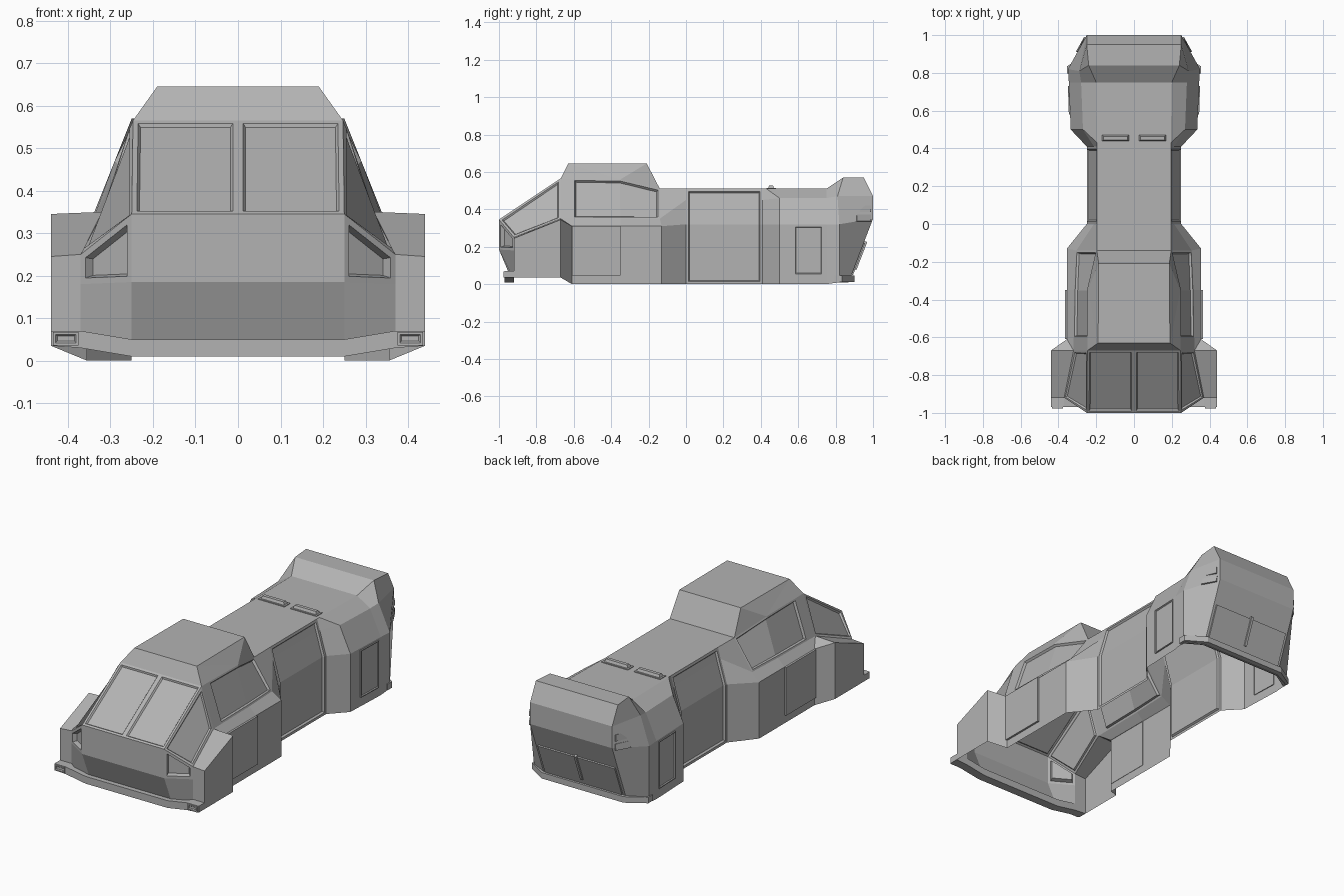
import bpy, bmesh
from mathutils import Vector as V

if "Cube" in bpy.data.objects:
    bpy.data.objects.remove(bpy.data.objects["Cube"])

# One plain mid-grey paint for the whole vehicle
GREY = bpy.data.materials.new("grey_paint")
GREY.diffuse_color = (0.45, 0.45, 0.45, 1)
GREY.use_nodes = True
GREY.node_tree.nodes["Principled BSDF"].inputs["Base Color"].default_value = GREY.diffuse_color


def finish(name, bm, mirror=True):
    bmesh.ops.remove_doubles(bm, verts=bm.verts, dist=0.0005)
    me = bpy.data.meshes.new(name)
    bm.to_mesh(me)
    bm.free()
    me.materials.append(GREY)
    ob = bpy.data.objects.new(name, me)
    bpy.context.collection.objects.link(ob)
    if mirror:
        m = ob.modifiers.new("Mirror", 'MIRROR')
        m.merge_threshold = 0.0005
    return ob


def add(bm, *pts, tag=0):
    f = bm.faces.new([bm.verts.new(p) for p in pts])
    f.material_index = tag
    return f


def mid(p):
    return (0, p[1], p[2])


def panel(name, pts, h=0.006, rim=0.012, sink=0.009, mirror=True):
    """Raised rim around a recessed pane; rim=0 gives a plain raised plate."""
    pts = [V(p) for p in pts]
    c = sum(pts, V()) / len(pts)
    n = (pts[1] - pts[0]).cross(pts[-1] - pts[0]).normalized()
    if n.dot(c - V((0, c.y * 0.85, 0.2))) < 0:
        pts.reverse()
        n = -n
    bm = bmesh.new()
    lo = [bm.verts.new(p - n * 0.004) for p in pts]
    hi = [bm.verts.new(p + n * h) for p in pts]
    k = len(pts)
    for i in range(k):
        j = (i + 1) % k
        bm.faces.new((lo[i], lo[j], hi[j], hi[i]))
    f = bm.faces.new(hi)
    bm.normal_update()
    if rim:
        bmesh.ops.inset_region(bm, faces=[f], thickness=rim * 0.6)
        bmesh.ops.inset_region(bm, faces=[f], thickness=rim * 0.4, depth=-(sink - 0.004))
    return finish(name, bm, mirror)


def bumper(name, path, depth):
    """Box-section bar through (x, y, z_bottom, z_top) points."""
    bm = bmesh.new()
    rings = []
    for x, y, a, b in path:
        rings.append([(x, y, a), (x, y, b), (x, y + depth, b), (x, y + depth, a)])
    for r, s in zip(rings, rings[1:]):
        for i in range(4):
            j = (i + 1) % 4
            add(bm, r[i], r[j], s[j], s[i])
    add(bm, *rings[-1])
    bmesh.ops.remove_doubles(bm, verts=bm.verts, dist=0.0005)
    bmesh.ops.recalc_face_normals(bm, faces=bm.faces)
    return finish(name, bm)


# Body shell: half sections (bottom, shoulder, sill, roof edge) lofted front to back
S = [
    [(.355, -.61, 0), (.355, -.61, .31), (.32, -.67, .35), (.247, -.67, .565)],
    [(.355, -.35, 0), (.355, -.35, .31), (.315, -.35, .35), (.245, -.35, .56)],
    [(.355, -.13, 0), (.355, -.13, .31), (.305, -.14, .35), (.197, -.14, .51)],
    [(.25, 0, 0), (.25, 0, .32), (.212, 0, .45), (.195, 0, .51)],
    [(.25, .41, 0), (.25, .41, .32), (.212, .41, .45), (.195, .41, .51)],
    [(.335, .5, 0), (.335, .5, .32), (.27, .5, .46), (.195, .43, .51)],
    [(.345, .75, 0), (.345, .75, .32), (.28, .75, .46), (.2, .75, .51)],
    [(.35, .82, .01), (.35, .82, .32), (.29, .81, .47), (.24, .84, .57)],
    [(.25, .87, .01), (.25, 1, .35), (.25, 1, .47), (.25, .95, .57)],
]
WINDSCREEN, QUARTER, SIDE, DOOR, LAMP = 1, 2, 3, 4, 5
bm = bmesh.new()
for k, (a, b) in enumerate(zip(S, S[1:])):
    for i in range(3):
        if k == 0 and i == 2:      # pillar strip ahead of the side window
            lo, hi = (.319, -.605, .35), (.2466, -.605, .564)
            add(bm, a[2], lo, hi, a[3])
            add(bm, lo, b[2], b[3], hi, tag=SIDE)
            continue
        tag = SIDE if (k, i) == (1, 2) else DOOR if k == 3 else 0
        add(bm, a[i], b[i], b[i + 1], a[i + 1], tag=tag)
    if k > 1:
        add(bm, a[3], b[3], mid(b[3]), mid(a[3]))
R = S[-1]
for i in range(3):
    add(bm, R[i], mid(R[i]), mid(R[i + 1]), R[i + 1])

# Raised cab roof
T1, T2 = (.19, -.63, .645), (.187, -.21, .645)
A, B, C = S[0][3], S[1][3], S[2][3]
add(bm, A, B, T1)
add(bm, B, T2, T1)
add(bm, B, C, T2)
add(bm, T1, T2, mid(T2), mid(T1))
add(bm, A, T1, mid(T1), mid(A))
add(bm, C, mid(C), mid(T2), T2)

# Windscreen slope and nose
N1, N2, N3 = (.25, -1, .345), (.25, -1, .185), (.25, -.935, .03)
F1, F2, F3 = (.37, -.92, .25), (.37, -.92, .18), (.37, -.92, .03)
for p, q, tag in ((A, N1, WINDSCREEN), (N1, N2, 0), (N2, N3, 0)):
    add(bm, p, mid(p), mid(q), q, tag=tag)
sill = S[0][2]
add(bm, A, N1, F1, sill, tag=QUARTER)
add(bm, N1, N2, F2, F1, tag=LAMP)
add(bm, N2, N3, F3, F2)

# Front fender
G1, G3 = (.44, -.92, .245), (.44, -.92, .035)
H1, H3 = (.44, -.67, .345), (.44, -.67, .035)
add(bm, F1, F2, F3, G3, G1)
add(bm, F1, G1, H1, sill)
add(bm, G1, G3, H3, H1)
add(bm, H1, H3, S[0][0], S[0][1])
add(bm, sill, H1, S[0][1])
bmesh.ops.remove_doubles(bm, verts=bm.verts, dist=0.0005)
bmesh.ops.recalc_face_normals(bm, faces=bm.faces)
top = max(bm.faces, key=lambda f: f.calc_center_median().z)
if top.normal.z < 0:
    bmesh.ops.reverse_faces(bm, faces=bm.faces)

# Recessed windows, doors and headlights cut into the shell faces
for tag, frame, depth in ((WINDSCREEN, .012, .008), (QUARTER, .012, .008), (SIDE, .01, .012),
                          (DOOR, .014, .01), (LAMP, .014, .022)):
    faces = [f for f in bm.faces if f.material_index == tag]
    bmesh.ops.inset_region(bm, faces=faces, thickness=frame, use_boundary=True, use_even_offset=True)
    bmesh.ops.inset_region(bm, faces=faces, thickness=.006, depth=-depth, use_boundary=True, use_even_offset=True)
    for f in bm.faces:
        if f.material_index == tag:
            f.material_index = 0
finish("body_shell", bm)

# Door plates and tailgate
panel("cab_door", [(.357, -.61, .045), (.357, -.35, .045), (.357, -.35, .31), (.357, -.61, .31)], h=.009, rim=0)
panel("rear_side_door", [(.339, .58, .05), (.344, .73, .05), (.344, .73, .31), (.339, .58, .31)])
panel("tailgate", [(-.235, .887, .05), (.235, .887, .05), (.235, .952, .22), (-.235, .952, .22)],
      h=.006, rim=0, mirror=False)
panel("tailgate_rib", [(-.007, .898, .08), (.007, .898, .08), (.007, .956, .23), (-.007, .956, .23)],
      h=.014, rim=0, mirror=False)

# Small lights
panel("bumper_light", [(.375, -.97, .036), (.435, -.97, .036), (.435, -.97, .068), (.375, -.97, .068)], rim=.014)
for z in (.335, .385):
    x = .3 - (z - .335) * .22
    panel("tail_light", [(x, .91, z), (.258, .985, z), (.256, .985, z + .035), (x - .008, .91, z + .035)],
          h=.008, rim=0)

# Roof vents: tapered low bars
panel("roof_vent", [(.018, .43, .51), (.178, .43, .51), (.178, .48, .51), (.018, .48, .51)],
      h=.004, rim=.022, sink=-.01)

# Bumpers
bumper("front_bumper", [(0, -.97, .01, .05), (.25, -.97, .01, .05), (.37, -.97, .03, .07), (.44, -.97, .035, .07)], .05)
bumper("rear_bumper", [(0, .9, .012, .045), (.25, .9, .012, .045), (.355, .835, .012, .045)], -.04)
